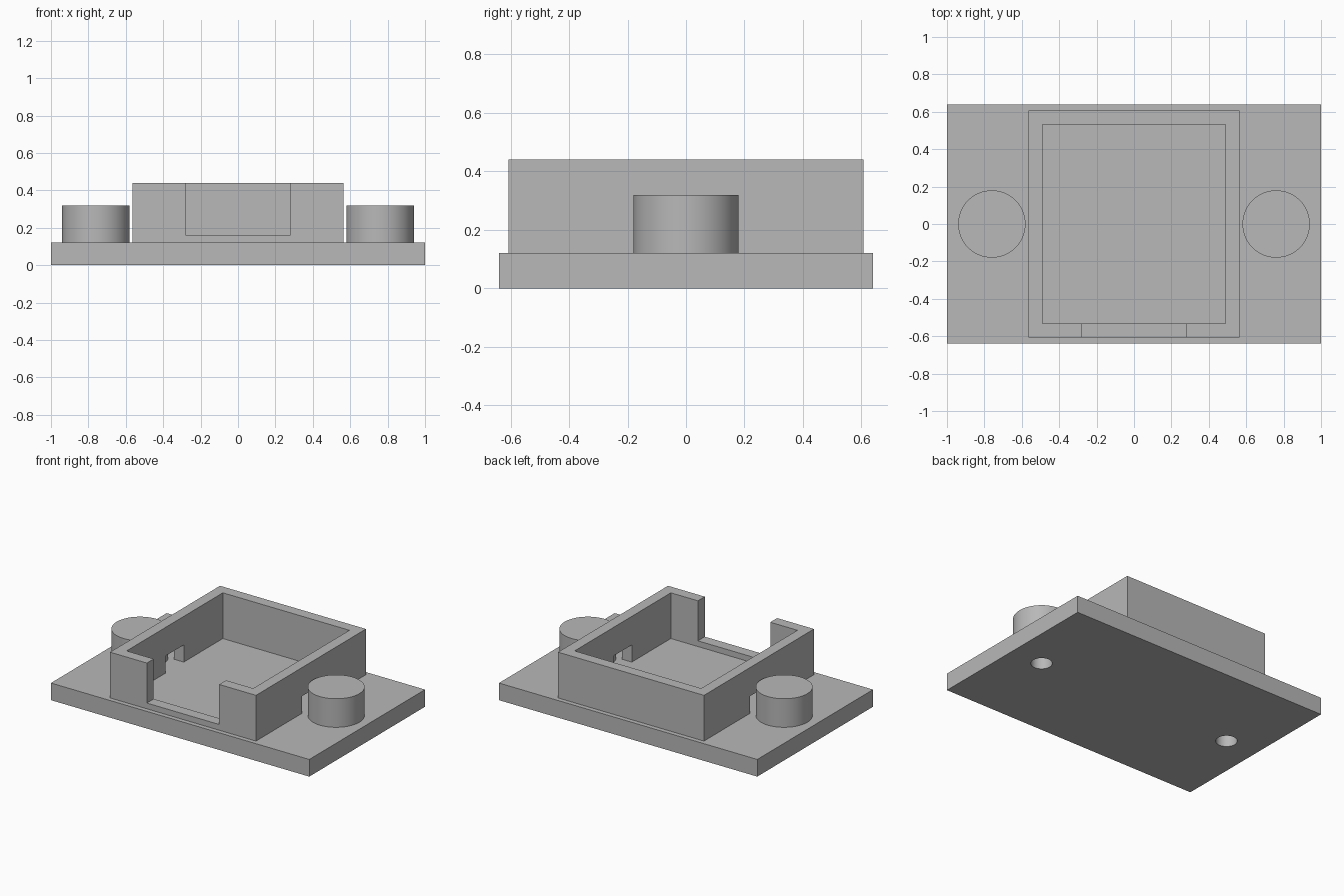
import bpy
from math import radians

default = bpy.data.objects.get("Cube")
if default:
    bpy.data.objects.remove(default, do_unlink=True)

# Single plain grey
grey = bpy.data.materials.new("plain grey")
grey.use_nodes = True
colour = (0.48, 0.48, 0.48, 1)
grey.diffuse_color = colour
grey.node_tree.nodes["Principled BSDF"].inputs["Base Color"].default_value = colour


def box(name, x, y, z):
    """Box spanning the given (low, high) ranges."""
    spans = (x, y, z)
    bpy.ops.mesh.primitive_cube_add(size=1, location=[(a + b) / 2 for a, b in spans])
    ob = bpy.context.object
    ob.name = name
    ob.scale = [b - a for a, b in spans]
    bpy.ops.object.transform_apply(location=True, rotation=True, scale=True)
    ob.data.materials.append(grey)
    return ob


def cylinder(name, x, radius, low, high):
    bpy.ops.mesh.primitive_cylinder_add(vertices=64, radius=radius, depth=high - low,
                                        location=(x, 0, (low + high) / 2))
    ob = bpy.context.object
    ob.name = name
    ob.data.materials.append(grey)
    return ob


def cut(target, cutter):
    """Subtract the cutter from the target."""
    mod = target.modifiers.new("cut", "BOOLEAN")
    mod.operation = "DIFFERENCE"
    mod.solver = "EXACT"
    mod.object = cutter
    bpy.context.view_layer.objects.active = target
    bpy.ops.object.modifier_apply(modifier=mod.name)


def smooth(ob):
    bpy.ops.object.select_all(action="DESELECT")
    ob.select_set(True)
    bpy.context.view_layer.objects.active = ob
    bpy.ops.object.shade_smooth_by_angle(angle=radians(30))


BASE, RIM, POST = 0.12, 0.44, 0.32

# Base plate and open-topped walls
base = box("base_plate", (-1, 1), (-0.64, 0.64), (0, BASE))
walls = box("enclosure_walls", (-0.565, 0.565), (-0.608, 0.608), (BASE, RIM))

# Cavity, front opening and the small slot through both side walls
openings = [
    box("cavity_cutter", (-0.49, 0.49), (-0.532, 0.532), (0, 1)),
    box("front_cutter", (-0.28, 0.28), (-0.8, -0.4), (0.16, 1)),
    box("side_slot_cutter", (-0.8, 0.8), (-0.1, 0.1), (0, 0.24)),
]
for cutter in openings:
    cut(walls, cutter)
    bpy.data.objects.remove(cutter, do_unlink=True)

# Round posts with blind screw holes from below
for side, x in (("left", 0.76), ("right", -0.76)):
    post = cylinder(side + "_post", x, 0.18, BASE, POST)
    drill = cylinder("drill_cutter", x, 0.068, -0.1, 0.26)
    cut(base, drill)
    cut(post, drill)
    bpy.data.objects.remove(drill, do_unlink=True)
    smooth(post)
smooth(base)
